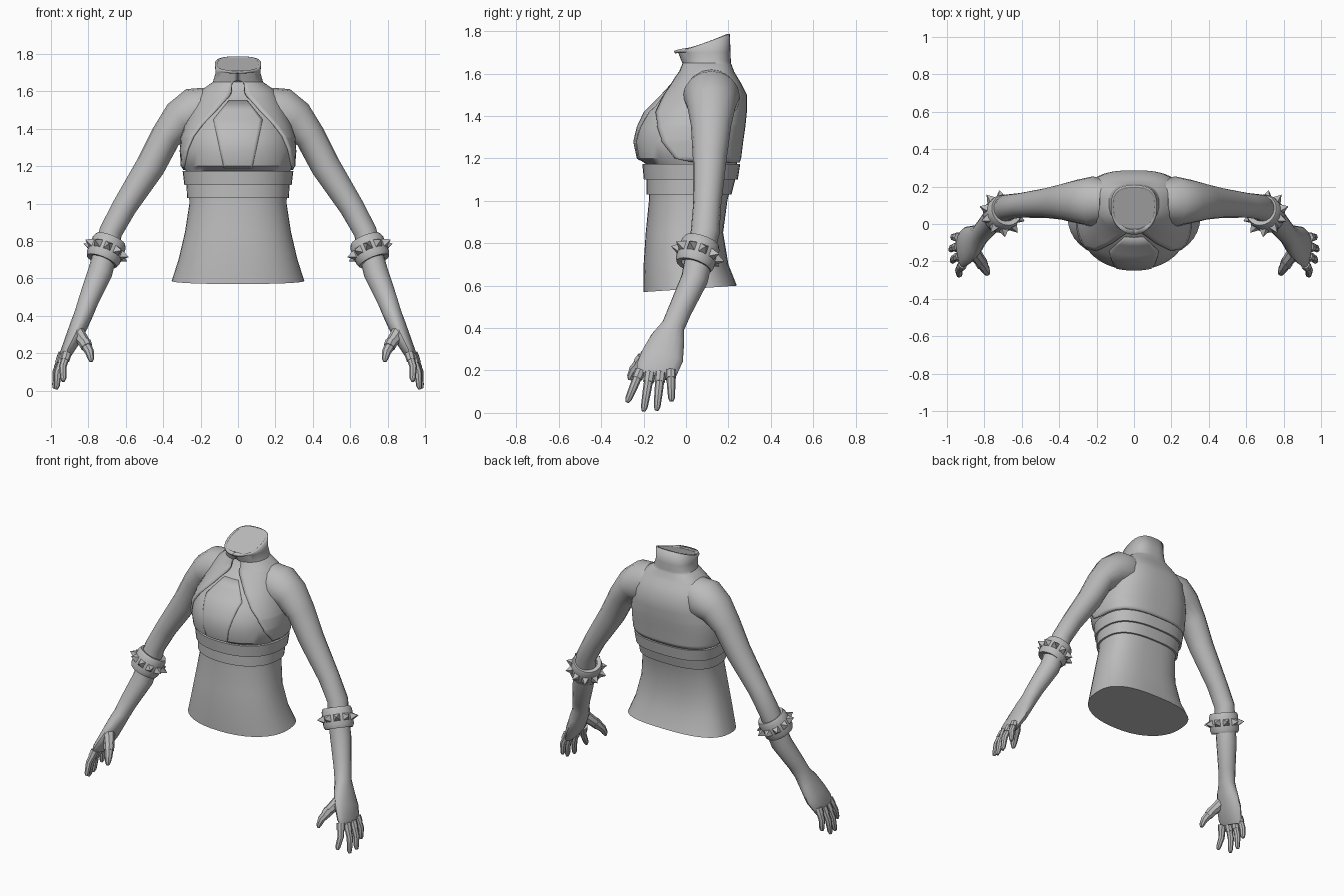
import bpy, bmesh, math
from mathutils import Vector, Matrix

if "Cube" in bpy.data.objects:
    bpy.data.objects.remove(bpy.data.objects["Cube"])

grey = bpy.data.materials.new("plain grey")
grey.diffuse_color = (0.5, 0.5, 0.5, 1)
grey.use_nodes = True
grey.node_tree.nodes["Principled BSDF"].inputs["Base Color"].default_value = grey.diffuse_color


def finish(bm, name):
    bmesh.ops.recalc_face_normals(bm, faces=bm.faces)
    me = bpy.data.meshes.new(name)
    bm.to_mesh(me)
    bm.free()
    ob = bpy.data.objects.new(name, me)
    bpy.context.collection.objects.link(ob)
    me.materials.append(grey)
    return ob


def loft(name, rings, closed=True, caps=True):
    """Skin a list of equal-length point rings."""
    bm = bmesh.new()
    rows = [[bm.verts.new(p) for p in r] for r in rings]
    n = len(rows[0])
    for a, b in zip(rows, rows[1:]):
        for i in range(n if closed else n - 1):
            j = (i + 1) % n
            bm.faces.new((a[i], a[j], b[j], b[i]))
    if caps:
        bm.faces.new(rows[0])
        bm.faces.new(rows[-1])
    return finish(bm, name)


def mirror(ob):
    m = ob.modifiers.new("mirror", 'MIRROR')
    m.use_axis = (True, False, False)
    m.use_mirror_merge = False
    return ob


def lerp_table(table, t):
    if t <= table[0][0]:
        return table[0][1:]
    for a, b in zip(table, table[1:]):
        if t <= b[0]:
            f = (t - a[0]) / (b[0] - a[0])
            return [p + (q - p) * f for p, q in zip(a[1:], b[1:])]
    return table[-1][1:]


# Torso profile: height, half width, front y, back y
BODY = [(.58, .355, -.2, .24), (.7, .318, -.2, .2), (.85, .283, -.19, .175),
        (1.0, .26, -.175, .195), (1.1, .263, -.175, .22), (1.175, .28, -.19, .24),
        (1.2, .294, -.228, .248), (1.28, .3, -.245, .258), (1.35, .295, -.228, .268),
        (1.42, .275, -.195, .275), (1.5, .245, -.115, .275), (1.56, .215, -.06, .245),
        (1.61, .18, -.022, .215), (1.65, .122, -.006, .2), (1.7, .108, -.025, .198),
        (1.8, .112, -.04, .195)]
HEIGHTS = [r[0] for r in BODY]


def power(v, e):
    return math.copysign(abs(v) ** e, v)


def body_point(z, a, off=0.0, skin=False):
    """Point on the torso; angle 0 is the front, pi the back."""
    hw, yf, yb = lerp_table(BODY, z)
    if skin and 1.57 < z < 1.68:                    # hollow of the throat
        yf += .035
    yc = yf + .55 * (yb - yf)
    c, s = math.cos(a), math.sin(a)
    e = 2 / 2.2 if c > 0 else 2 / 2.7
    x = (hw + off) * power(s, e)
    y = yc - (yc - yf + off if c > 0 else yb - yc + off) * power(c, e)
    if z < .6:                                      # sloping hem
        z += .03 * (y + .2) / .44 - .01
    return Vector((x, y, min(z, 1.695 + .36 * (y + .05))))


def body_ring(z, off=0.0, n=40, skin=False):
    return [body_point(z, 2 * math.pi * i / n, off, skin) for i in range(n)]


loft("torso", [body_ring(z, skin=True) for z in HEIGHTS])

# Two-step under-bust band
loft("upper_band", [body_ring(z, o) for z, o in
                    ((1.175, 0), (1.175, .016), (1.1, .024), (1.1, 0))], caps=False)
loft("lower_band", [body_ring(z, o) for z, o in
                    ((1.1, 0), (1.1, .012), (1.03, .012), (1.03, 0))], caps=False)


def edge_angle(table, z):
    x = lerp_table(table, z)[0]
    hw = lerp_table(BODY, z)[0]
    return math.asin(min(1, (x / hw) ** 1.1))


# Halter vest with collar: front edge x by height
EDGE = [(1.18, .285), (1.21, .282), (1.29, .265), (1.36, .235), (1.42, .19), (1.5, .115),
        (1.58, .045), (1.6, .034), (1.645, .03), (1.66, 0), (1.8, 0)]
rows = []
for z in sorted(set([h for h in HEIGHTS if h > 1.19] + [e[0] for e in EDGE])):
    a0 = edge_angle(EDGE, z)
    rows.append([body_point(z, a0 + (2 * math.pi - 2 * a0) * i / 48, .012)
                 for i in range(49)])
vest = loft("vest", rows, closed=False, caps=False)
vest.modifiers.new("thickness", 'SOLIDIFY').thickness = .014

# Raised centre panel of the chest
PANEL = [(1.19, .075), (1.45, .13), (1.5, .09), (1.55, .05)]
rows = []
for z in (1.19, 1.2, 1.28, 1.35, 1.42, 1.45, 1.5, 1.55):
    a0 = edge_angle(PANEL, z)
    rows.append([body_point(z, a0 * (i / 6 - 1), .004) for i in range(13)])
panel = loft("chest_panel", rows, closed=False, caps=False)
panel.modifiers.new("thickness", 'SOLIDIFY').thickness = .005


def tube(name, path, n=12):
    """Tube along (x, y, z, radius across, radius along y)."""
    pts = [Vector(p[:3]) for p in path]
    rings = []
    for i, p in enumerate(path):
        t = (pts[min(i + 1, len(pts) - 1)] - pts[max(i - 1, 0)]).normalized()
        u = t.cross(Vector((0, 1, 0))).normalized()
        v = t.cross(u)
        rings.append([pts[i] + u * p[3] * math.cos(k * 2 * math.pi / n)
                      + v * p[-1] * math.sin(k * 2 * math.pi / n) for k in range(n)])
    return mirror(loft(name, rings))


# Arm with wrist and palm in one sweep
tube("arm", [(.14, .12, 1.53, .1, .11), (.22, .12, 1.49, .135, .135),
             (.31, .12, 1.45, .105, .115), (.388, .118, 1.355, .082, .095),
             (.468, .112, 1.2, .079, .08), (.606, .1, .985, .066, .066),
             (.68, .09, .85, .062, .068), (.705, .065, .75, .064, .066),
             (.738, .04, .63, .066, .064), (.80, -.03, .48, .054, .056),
             (.825, -.06, .41, .05, .055), (.85, -.085, .35, .048, .08),
             (.885, -.11, .27, .042, .1), (.92, -.14, .2, .032, .098),
             (.928, -.148, .172, .02, .085)], 16)

# Fingers: base and tip, plus a glove ring at each base
FINGERS = {"index": ((.915, -.215, .2), (.936, -.278, .05)),
           "middle": ((.93, -.17, .19), (.973, -.2, .008)),
           "ring": ((.937, -.12, .19), (.982, -.138, .012)),
           "little": ((.935, -.072, .2), (.968, -.068, .055))}
for name, (base, tip) in FINGERS.items():
    b, t = Vector(base), Vector(tip)
    mid = b.lerp(t, .5) + Vector((.012, 0, 0))
    tube(name + "_finger", [(*b, .022), (*mid, .02), (*b.lerp(t, .9), .016), (*t, .009)], 8)
    tube(name + "_glove_ring", [(*b, .026), (*b.lerp(mid, .5), .025)], 8)
tube("thumb", [(.865, -.14, .32, .04), (.82, -.2, .255, .031),
               (.793, -.245, .205, .024), (.786, -.262, .17, .017), (.785, -.265, .155, .009)], 8)
tube("thumb_glove_ring", [(.82, -.2, .258, .034), (.808, -.222, .232, .031)], 8)

# Spiked bracelet
centre = Vector((.705, .055, .75))
axis = Vector((.11, -.09, -.27)).normalized()
frame = Matrix.Translation(centre) @ axis.to_track_quat('Z', 'Y').to_matrix().to_4x4()
SECTION = [(.06, -.06), (.085, -.065), (.094, -.045), (.094, .045), (.085, .065), (.06, .06)]
rings = [[frame @ Vector((r * math.cos(k * math.pi / 10), r * math.sin(k * math.pi / 10), h))
          for k in range(20)] for r, h in SECTION]
mirror(loft("bracelet", rings, caps=False))

bm = bmesh.new()
for k in range(10):
    spin = Matrix.Rotation(k * math.pi / 5, 4, 'Z')
    tip = bm.verts.new(frame @ spin @ Vector((.132, 0, 0)))
    base = [bm.verts.new(frame @ spin @ Vector((.086, y, z)))
            for y, z in ((-.022, -.024), (.022, -.024), (.022, .024), (-.022, .024))]
    for i in range(4):
        bm.faces.new((base[i], base[(i + 1) % 4], tip))
    bm.faces.new(base)
mirror(finish(bm, "bracelet_spikes"))

# Smooth shading that keeps hard edges
for ob in bpy.data.objects:
    ob.select_set(True)
    bpy.context.view_layer.objects.active = ob
bpy.ops.object.shade_smooth_by_angle(angle=math.radians(38))
